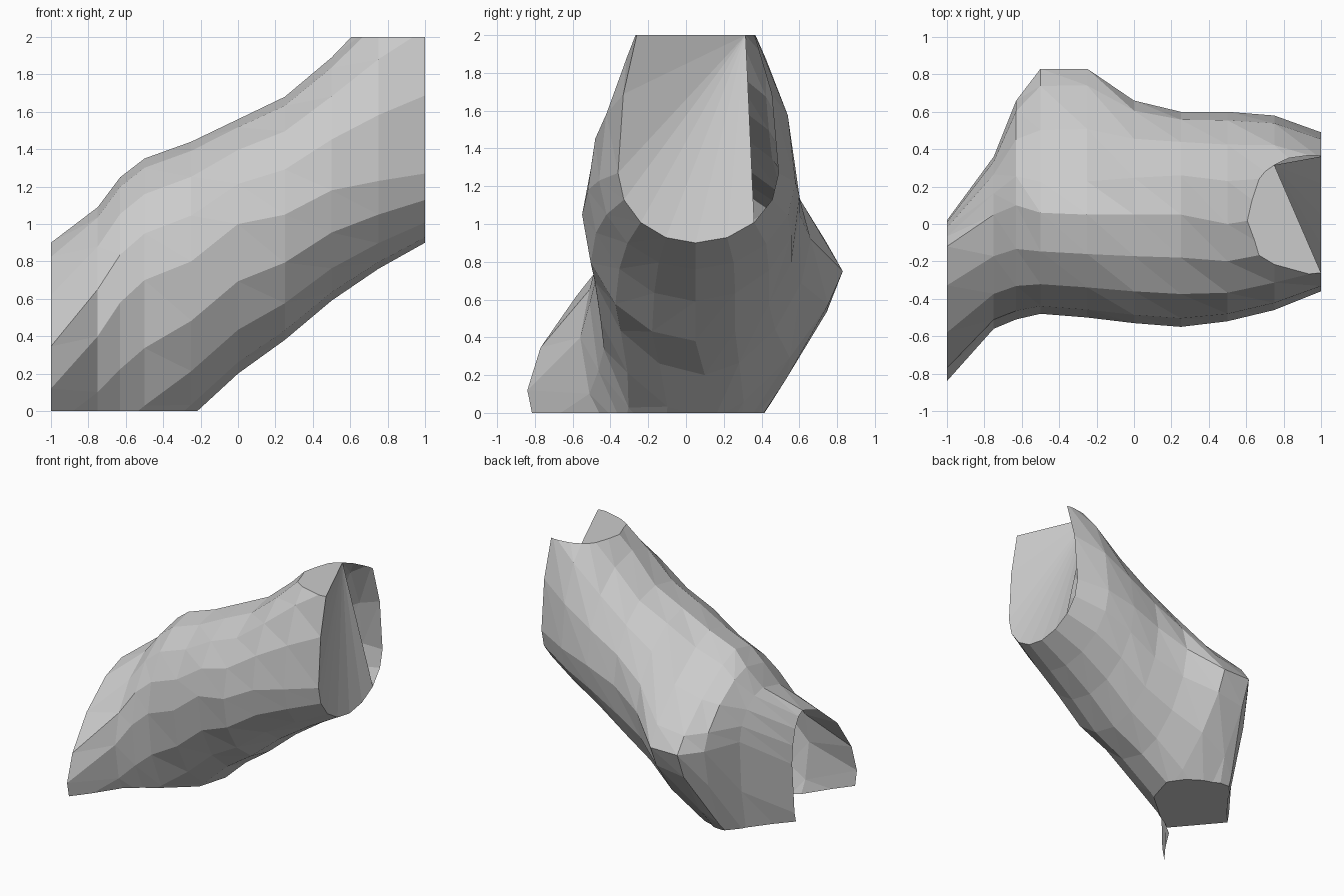
import bpy, bmesh
from math import cos, sin, pi, atan2
from mathutils import Vector

if "Cube" in bpy.data.objects:
    bpy.data.objects.remove(bpy.data.objects["Cube"])

# Cross-sections along x: x, bottom (y,z), front (y,z), back (y,z), top (y,z), front and back roundness
SECTIONS = [
    (-1.00, -0.40, -0.60, -0.84, 0.12, 0.02, 0.50, -0.12, 0.90, 1.55, 2.0),
    (-0.75, 0.05, -0.42, -0.56, 0.40, 0.36, 0.75, 0.05, 1.09, 1.9, 1.9),
    (-0.63, 0.10, -0.35, -0.51, 0.58, 0.66, 0.75, 0.10, 1.25, 2.0, 1.5),
    (-0.50, 0.12, -0.25, -0.48, 0.70, 0.83, 0.75, 0.06, 1.35, 2.0, 1.25),
    (-0.25, 0.15, -0.03, -0.50, 0.80, 0.83, 0.75, 0.05, 1.44, 2.0, 1.3),
    (0.00, 0.10, 0.20, -0.53, 1.00, 0.66, 0.92, 0.05, 1.56, 2.0, 1.7),
    (0.25, 0.05, 0.38, -0.55, 1.05, 0.60, 1.05, 0.05, 1.68, 2.0, 2.0),
    (0.50, 0.05, 0.59, -0.52, 1.18, 0.60, 1.15, 0.00, 1.89, 2.0, 2.0),
    (0.75, 0.05, 0.76, -0.46, 1.23, 0.58, 1.22, 0.04, 2.15, 2.0, 2.0),
    (1.00, 0.05, 0.90, -0.36, 1.27, 0.49, 1.27, 0.01, 2.36, 2.0, 2.0),
]
SIDES = 16


def section_point(s, i):
    """Point i of a ring made of four curved quarters."""
    x, by, bz, fy, fz, ky, kz, ty, tz, fe, ke = s
    a = 2 * pi * i / SIDES
    c, d = cos(a), sin(a)
    sy, sz, e = (ky, kz, ke) if c > 0 else (fy, fz, fe)
    my, mz = (ty, tz) if d > 0 else (by, bz)
    u, v = abs(c) ** (2 / e), abs(d) ** (2 / e)
    return Vector((x, my + (sy - my) * u, sz + (mz - sz) * v))


def ring_sort(verts, a, b):
    """Order boundary vertices by angle around their middle."""
    mid = sum((v.co for v in verts), Vector()) / len(verts)
    return sorted(verts, key=lambda v: atan2(v.co[b] - mid[b], v.co[a] - mid[a]))


# Slanted faceted trunk
bm = bmesh.new()
rings = [[bm.verts.new(section_point(s, i)) for i in range(SIDES)] for s in SECTIONS]
for r, q in zip(rings, rings[1:]):
    for i in range(SIDES):
        j = (i + 1) % SIDES
        bm.faces.new((r[i], r[j], q[j]))
        bm.faces.new((r[i], q[j], q[i]))

# Trim flat at the base and the top
for z, n in ((0, -1), (2, 1)):
    bmesh.ops.bisect_plane(bm, geom=bm.verts[:] + bm.edges[:] + bm.faces[:], dist=1e-5,
                           plane_co=(0, 0, z), plane_no=(0, 0, n), clear_outer=True)
bmesh.ops.remove_doubles(bm, verts=bm.verts[:], dist=0.004)

# Base cap, leaving the thin front fin open
base = [v for v in bm.verts if abs(v.co.z) < 1e-4 and not (v.co.x < -0.7 and v.co.y < -0.3)]
bm.faces.new(ring_sort(base, 0, 1)[::-1])

# Top cap, leaving the rear wall free
top = [v for v in bm.verts if abs(v.co.z - 2) < 1e-4]
apex = min(top, key=lambda v: (v.co - Vector((0.75, 0.33, 2))).length)
top = [v for v in top if not (v.co.y > 0 and v.co.x > apex.co.x + 0.01)]
bm.faces.new(ring_sort(top, 0, 1))

# Slanted end cap fanned from the top corner
end = [v for v in bm.verts if abs(v.co.x - 1) < 1e-4 and not (v.co.y > 0.2 and v.co.z > 1.08)]
end.sort(key=lambda v: atan2(v.co.z - 1.4, v.co.y - 0.05) % (2 * pi))
for a, b in zip(end, end[1:]):
    bm.faces.new((apex, a, b))

bmesh.ops.recalc_face_normals(bm, faces=bm.faces[:])
mesh = bpy.data.meshes.new("slanted_trunk")
bm.to_mesh(mesh)
bm.free()
bpy.context.collection.objects.link(bpy.data.objects.new("slanted_trunk", mesh))
